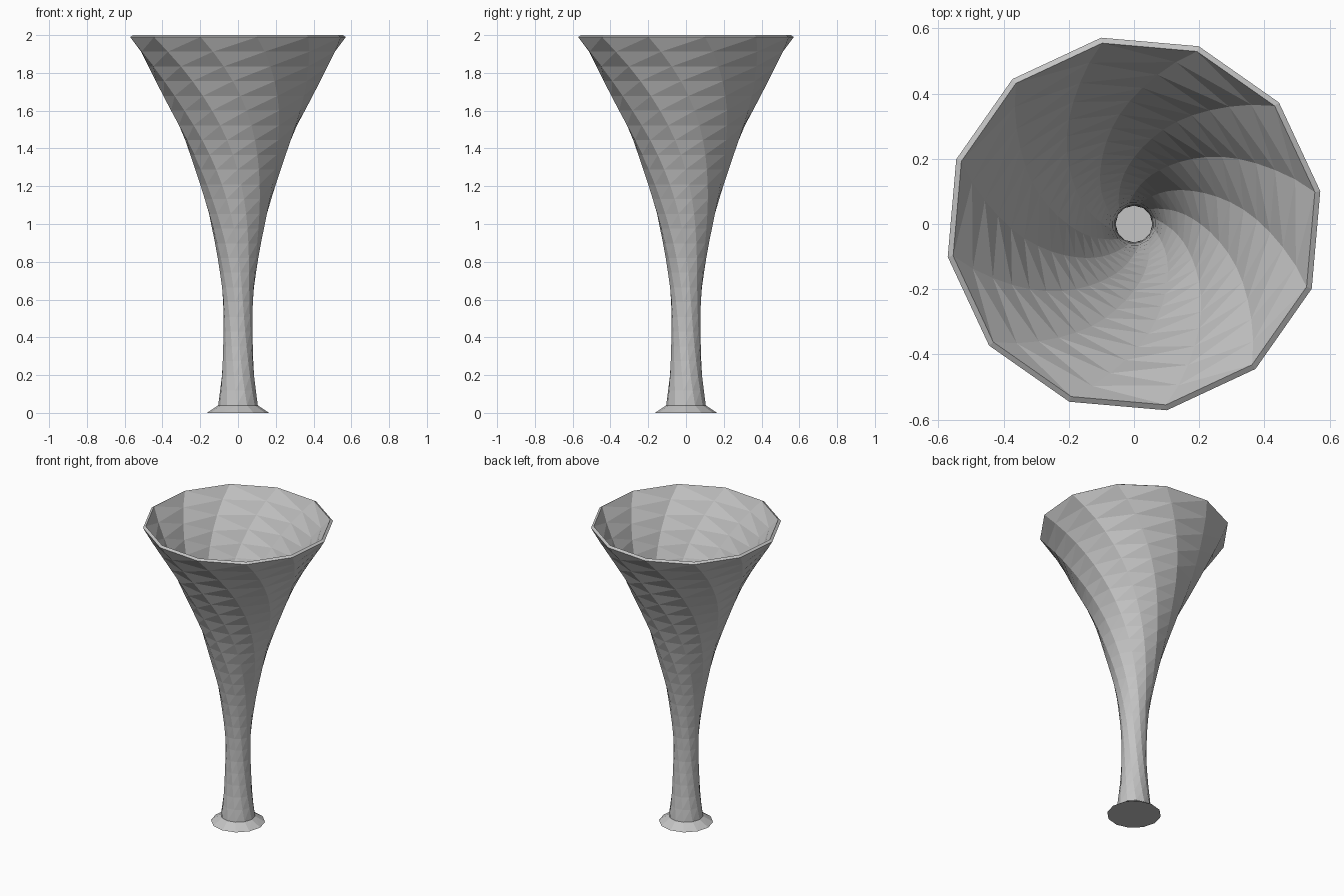
import bpy, bmesh, math

if "Cube" in bpy.data.objects:
    bpy.data.objects.remove(bpy.data.objects["Cube"])

SIDES = 12
ROWS = 25
TOP = 1.99          # outer lip height
WALL = 0.02
TWIST = math.radians(-140)

# outer radius by height (stem, throat, flare)
PROFILE = [(0.04, 0.105), (0.2, 0.087), (0.4, 0.077), (0.5, 0.077), (0.65, 0.085),
           (0.9, 0.122), (1.2, 0.198), (1.4, 0.267), (1.6, 0.357), (1.8, 0.46), (1.99, 0.58)]


def slope(i):
    a, b = PROFILE[max(i - 1, 0)], PROFILE[min(i + 1, len(PROFILE) - 1)]
    return (b[1] - a[1]) / (b[0] - a[0])


def radius(z):
    """Smooth interpolation through the profile points."""
    i = 0
    while i < len(PROFILE) - 2 and z > PROFILE[i + 1][0]:
        i += 1
    (z0, r0), (z1, r1) = PROFILE[i], PROFILE[i + 1]
    h = z1 - z0
    t = (z - z0) / h
    return ((2*t**3 - 3*t**2 + 1) * r0 + (t**3 - 2*t**2 + t) * h * slope(i)
            + (3*t**2 - 2*t**3) * r1 + (t**3 - t**2) * h * slope(i + 1))


def ring(bm, r, z, turn):
    return [bm.verts.new((r * math.cos(turn + 2 * math.pi * k / SIDES),
                          r * math.sin(turn + 2 * math.pi * k / SIDES), z))
            for k in range(SIDES)]


bm = bmesh.new()
levels = [0.04 + (TOP - 0.04) * i / ROWS for i in range(ROWS + 1)]

# flared foot, then the twisted outer wall
rings = [ring(bm, 0.165, 0.0, 0.0)]
for z in levels:
    rings.append(ring(bm, radius(z), z, TWIST * z / TOP))

# inner wall, offset along the wall normal, from lip down to the floor
for z in reversed(levels):
    d = (radius(min(z + 0.01, TOP)) - radius(max(z - 0.01, 0.04))) / (min(z + 0.01, TOP) - max(z - 0.01, 0.04))
    n = math.hypot(1, d)
    rings.append(ring(bm, radius(z) - WALL / n, z + WALL * d / n, TWIST * z / TOP))

# skin the rings with triangles along the shorter diagonal
for a, b in zip(rings, rings[1:]):
    for k in range(SIDES):
        j = (k + 1) % SIDES
        if (a[k].co - b[j].co).length <= (a[j].co - b[k].co).length:
            bm.faces.new((a[k], a[j], b[j]))
            bm.faces.new((a[k], b[j], b[k]))
        else:
            bm.faces.new((a[k], a[j], b[k]))
            bm.faces.new((a[j], b[j], b[k]))

# underside and inner floor
bm.faces.new(list(reversed(rings[0])))
bm.faces.new(rings[-1])
bmesh.ops.recalc_face_normals(bm, faces=bm.faces)

mesh = bpy.data.meshes.new("twisted_vase")
bm.to_mesh(mesh)
bm.free()
grey = bpy.data.materials.new("plain grey")
grey.diffuse_color = (0.55, 0.55, 0.55, 1)
grey.use_nodes = True
grey.node_tree.nodes["Principled BSDF"].inputs["Base Color"].default_value = grey.diffuse_color
mesh.materials.append(grey)
vase = bpy.data.objects.new("twisted_vase", mesh)
bpy.context.collection.objects.link(vase)
